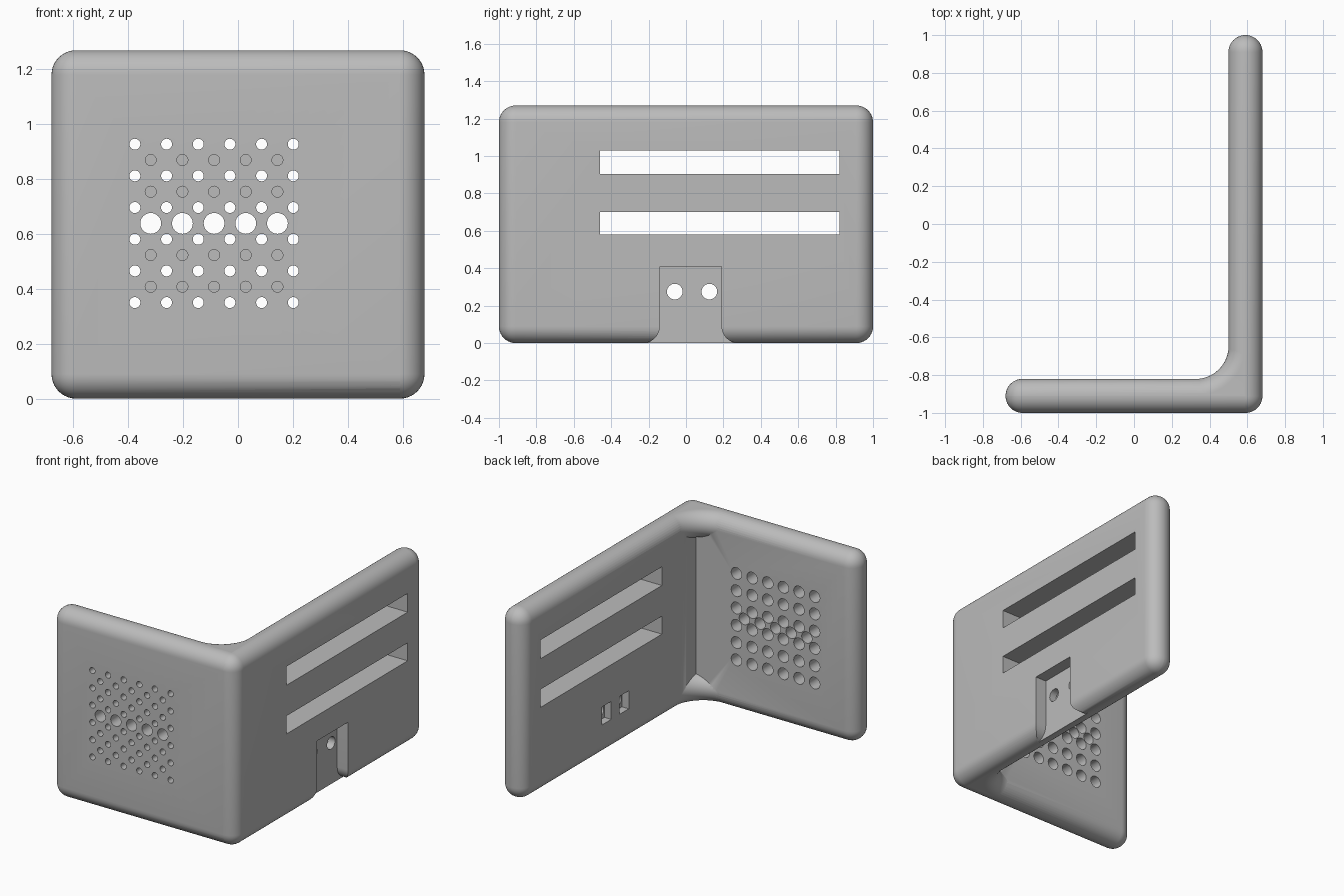
import bpy, bmesh
from math import sin, cos, pi, radians
from mathutils import Matrix, Vector

cube = bpy.data.objects.get("Cube")
if cube:
    bpy.data.objects.remove(cube, do_unlink=True)

H = 1.27       # height
T = 0.18       # wall thickness
R = T / 2      # rim radius
X, Y = 0.68, 1.0
FILLET = 0.175  # inner corner radius

grey = bpy.data.materials.new("plain grey")
grey.use_nodes = True
grey.diffuse_color = (0.5, 0.5, 0.5, 1)
grey.node_tree.nodes["Principled BSDF"].inputs["Base Color"].default_value = (0.5, 0.5, 0.5, 1)


def make(name, bm):
    bmesh.ops.recalc_face_normals(bm, faces=bm.faces)
    mesh = bpy.data.meshes.new(name)
    bm.to_mesh(mesh)
    bm.free()
    mesh.materials.append(grey)
    obj = bpy.data.objects.new(name, mesh)
    bpy.context.collection.objects.link(obj)
    return obj


def add_box(bm, lo, hi):
    lo, hi = Vector(lo), Vector(hi)
    m = Matrix.Translation((lo + hi) / 2) @ Matrix.Diagonal((*(hi - lo), 1))
    bmesh.ops.create_cube(bm, size=1, matrix=m)


def add_cylinder(bm, centre, radius, length, axis):
    turn = Matrix.Rotation(pi / 2, 4, "X" if axis == "Y" else "Y")
    bmesh.ops.create_cone(bm, cap_ends=True, segments=24, radius1=radius, radius2=radius,
                          depth=length, matrix=Matrix.Translation(centre) @ turn)


def wall(name, lo, hi):
    bm = bmesh.new()
    add_box(bm, lo, hi)
    bmesh.ops.bevel(bm, geom=bm.edges[:], offset=R - 0.0005, segments=10,
                    profile=0.5, affect="EDGES")
    return make(name, bm)


def corner_rim(name, zc):
    # Rounded web that fills the inside corner along one rim
    bm = bmesh.new()
    cx, cy = X - T - FILLET, -Y + T + FILLET
    steps, rings, r = 16, [], R - 0.0008
    for i in range(21):
        a = -pi / 2 + pi * i / 20
        rad = FILLET + R - r * cos(a)
        z = zc + r * sin(a)
        ring = [(cx + rad * cos(t), cy - rad * sin(t), z)
                for t in (pi / 2 * k / steps for k in range(steps + 1))]
        ring += [(cx, -Y + R, z), (X - R, -Y + R, z), (X - R, cy, z)]
        rings.append([bm.verts.new(p) for p in ring])
    n = len(rings[0])
    for a, b in zip(rings, rings[1:]):
        for k in range(n):
            j = (k + 1) % n
            bm.faces.new((a[k], a[j], b[j], b[k]))
    bm.faces.new(rings[0])
    bm.faces.new(rings[-1])
    bmesh.ops.remove_doubles(bm, verts=bm.verts[:], dist=0.00005)
    return make(name, bm)


def apply_boolean(target, other, operation):
    mod = target.modifiers.new(operation.title(), "BOOLEAN")
    mod.operation = operation
    mod.solver = "EXACT"
    mod.object = other
    bpy.context.view_layer.objects.active = target
    bpy.ops.object.modifier_apply(modifier=mod.name)
    bpy.data.objects.remove(other, do_unlink=True)


# Two walls joined at a corner
body = wall("corner_bracket", (-X, -Y, 0), (X, -Y + T, H))
apply_boolean(body, wall("side_wall", (X - T, -Y, 0), (X, Y, H)), "UNION")
for zc in (R, H - R):
    apply_boolean(body, corner_rim("corner_rim", zc), "UNION")

# Long slots in the side wall
bm = bmesh.new()
for z0, z1 in ((0.58, 0.70), (0.905, 1.03)):
    add_box(bm, (0.4, -0.46, z0), (0.8, 0.82, z1))
apply_boolean(body, make("slot_cutter", bm), "DIFFERENCE")

# Recess with flared lower corners
bm = bmesh.new()
y0, y1, top = -0.14, 0.19, 0.41
arc = [(R - R * cos(a), R - R * sin(a)) for a in (pi / 2 * k / 10 for k in range(11))]
right = [(y1 + dy, z) for dy, z in arc] + [(y1 + R, -0.05)]
left = [(y0 - dy, z) for dy, z in arc] + [(y0 - R, -0.05)]
outline = [(y0, top), (y1, top)] + right + left[::-1]
face = bm.faces.new([bm.verts.new((X - 0.08, y, z)) for y, z in outline])
ext = bmesh.ops.extrude_face_region(bm, geom=[face])
bmesh.ops.translate(bm, vec=(0.2, 0, 0),
                    verts=[v for v in ext["geom"] if isinstance(v, bmesh.types.BMVert)])
apply_boolean(body, make("recess_cutter", bm), "DIFFERENCE")

# Screw holes in the recess and their rectangular pockets inside
holes, pockets = bmesh.new(), bmesh.new()
for y in (-0.06, 0.125):
    add_cylinder(holes, (0.58, y, 0.275), 0.042, 0.3, "X")
    add_box(pockets, (0.4, y - 0.05, 0.215), (0.55, y + 0.05, 0.335))
apply_boolean(body, make("screw_hole_cutter", holes), "DIFFERENCE")
apply_boolean(body, make("pocket_cutter", pockets), "DIFFERENCE")

# Perforated panel: through holes with wide bores behind, blind holes between
small, wide = bmesh.new(), bmesh.new()
pitch, px, pz = 0.1155, -0.376, 0.35
for i in range(6):
    for j in range(6):
        x, z = px + i * pitch, pz + j * pitch
        add_cylinder(small, (x, -0.91, z), 0.02, 0.3, "Y")
        add_cylinder(wide, (x, -0.82, z), 0.039, 0.2, "Y")
        if i < 5 and j < 5:
            x, z = x + pitch / 2, z + pitch / 2
            if j == 2:
                add_cylinder(wide, (x, -0.91, z), 0.038, 0.3, "Y")
            else:
                add_cylinder(small, (x, -1.0, z), 0.02, 0.18, "Y")
apply_boolean(body, make("small_hole_cutter", small), "DIFFERENCE")
apply_boolean(body, make("wide_hole_cutter", wide), "DIFFERENCE")

bpy.ops.object.select_all(action="DESELECT")
body.select_set(True)
bpy.context.view_layer.objects.active = body
bpy.ops.object.shade_smooth_by_angle(angle=radians(30))
